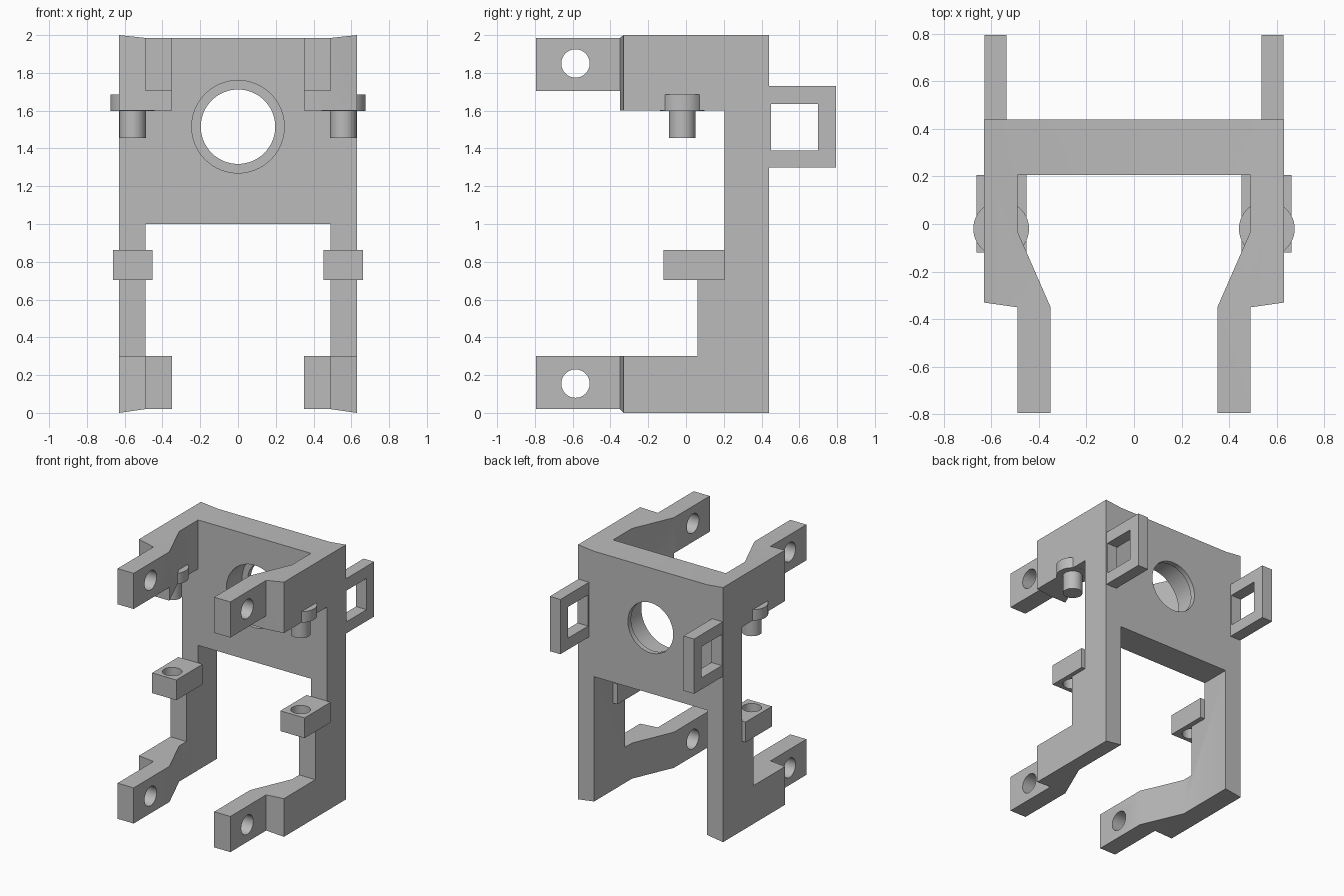
import bpy
import bmesh
import math
from mathutils import Vector, Matrix

default = bpy.data.objects.get("Cube")
if default:
    bpy.data.objects.remove(default, do_unlink=True)

grey = bpy.data.materials.new("plain_grey")
grey.use_nodes = True
grey.diffuse_color = (0.5, 0.5, 0.5, 1)
grey.node_tree.nodes["Principled BSDF"].inputs["Base Color"].default_value = (0.5, 0.5, 0.5, 1)


def finish(name, bm):
    bmesh.ops.recalc_face_normals(bm, faces=bm.faces[:])
    mesh = bpy.data.meshes.new(name)
    bm.to_mesh(mesh)
    bm.free()
    mesh.materials.append(grey)
    obj = bpy.data.objects.new(name, mesh)
    bpy.context.collection.objects.link(obj)
    return obj


def prism(name, points, axis, low, high, adjust=None):
    """Extrude a 2D outline along x (outline is y, z) or z (outline is x, y)."""
    bm = bmesh.new()
    place = (lambda p: (low, *p)) if axis == "x" else (lambda p: (*p, low))
    face = bm.faces.new([bm.verts.new(place(p)) for p in points])
    out = bmesh.ops.extrude_face_region(bm, geom=[face])
    step = Vector((high - low, 0, 0)) if axis == "x" else Vector((0, 0, high - low))
    bmesh.ops.translate(bm, vec=step, verts=[v for v in out["geom"] if isinstance(v, bmesh.types.BMVert)])
    if adjust:
        for v in bm.verts:
            adjust(v.co)
    return finish(name, bm)


def box(name, x, y, z):
    return prism(name, [(x[0], y[0]), (x[1], y[0]), (x[1], y[1]), (x[0], y[1])], "z", *z)


def cylinder(name, centre, radius, depth, axis="z"):
    turn = {"x": Matrix.Rotation(math.pi / 2, 4, "Y"),
            "y": Matrix.Rotation(math.pi / 2, 4, "X"),
            "z": Matrix.Identity(4)}[axis]
    bm = bmesh.new()
    bmesh.ops.create_cone(bm, cap_ends=True, segments=64, radius1=radius, radius2=radius,
                          depth=depth, matrix=Matrix.Translation(centre) @ turn)
    return finish(name, bm)


def bake(obj):
    graph = bpy.context.evaluated_depsgraph_get()
    mesh = bpy.data.meshes.new_from_object(obj.evaluated_get(graph))
    obj.modifiers.clear()
    obj.data = mesh


def combine(obj, tools, operation):
    for tool in tools:
        mod = obj.modifiers.new(operation, "BOOLEAN")
        mod.operation, mod.solver, mod.object = operation, "EXACT", tool
        bake(obj)
        bpy.data.objects.remove(tool, do_unlink=True)


def mirror(obj, bisect=False):
    mod = obj.modifiers.new("mirror", "MIRROR")
    mod.use_bisect_axis[0] = bisect
    bake(obj)


def smooth(obj):
    bpy.ops.object.select_all(action="DESELECT")
    obj.select_set(True)
    bpy.context.view_layer.objects.active = obj
    bpy.ops.object.shade_smooth_by_angle(angle=math.radians(25))


# Side frame: slightly flared outer corners, inner face squared off
def flare(co):
    if co.x < 0.5:
        co.z = min(max(co.z, 0.02), 1.985)
        if co.y < -0.3:
            co.y = -0.35


bracket = prism("bracket_frame", [
    (0.44, 0), (0.44, 2), (-0.33, 2), (-0.33, 1.6), (0.205, 1.6), (0.205, 0.8),
    (0.06, 0.8), (0.06, 0.3), (-0.33, 0.3), (-0.33, 0)], "x", 0.49, 0.63, flare)

# Back plate, tapered arms, guide lug and rear loop
parts = [box("back_plate", (-0.2, 0.49), (0.205, 0.44), (1, 1.985))]
for low, wedge_low, high in ((1.705, 1.6, 1.985), (0.02, 0.02, 0.3)):
    parts.append(prism("arm_wedge", [(0.49, -0.03), (0.49, -0.35), (0.35, -0.35)], "z", wedge_low, high))
    parts.append(box("front_arm", (0.35, 0.49), (-0.795, -0.35), (low, high)))
parts.append(box("guide_lug", (0.452, 0.662), (-0.12, 0.205), (0.703, 0.862)))
parts.append(box("rear_loop", (0.535, 0.627), (0.44, 0.795), (1.3, 1.73)))
combine(bracket, parts, "UNION")

# Openings in the arms, lug and loop
cutters = [cylinder("arm_hole", (0.42, -0.585, z), 0.075, 0.3, "x") for z in (1.85, 0.155)]
cutters.append(cylinder("lug_hole", (0.558, -0.02, 0.78), 0.07, 0.3))
cutters.append(box("loop_opening", (0.4, 0.8), (0.45, 0.7), (1.39, 1.635)))
combine(bracket, cutters, "DIFFERENCE")

mirror(bracket, bisect=True)

# Central stepped hole, wider at the front with a thin lip at the back
combine(bracket, [cylinder("centre_hole", (0, 0.3, 1.515), 0.197, 0.6, "y"),
                  cylinder("centre_recess", (0, 0.3, 1.515), 0.245, 0.2, "y")], "DIFFERENCE")

bm = bmesh.new()
bm.from_mesh(bracket.data)
bmesh.ops.remove_doubles(bm, verts=bm.verts[:], dist=0.0005)
bmesh.ops.dissolve_limit(bm, angle_limit=math.radians(0.5), verts=bm.verts[:], edges=bm.edges[:])
bm.to_mesh(bracket.data)
bm.free()
smooth(bracket)

# Stepped pins under the upper arms
pins = cylinder("hanging_pins", (0.558, -0.02, 1.53), 0.07, 0.15)
combine(pins, [cylinder("pin_head", (0.558, -0.02, 1.642), 0.117, 0.086)], "UNION")
mirror(pins)
smooth(pins)
